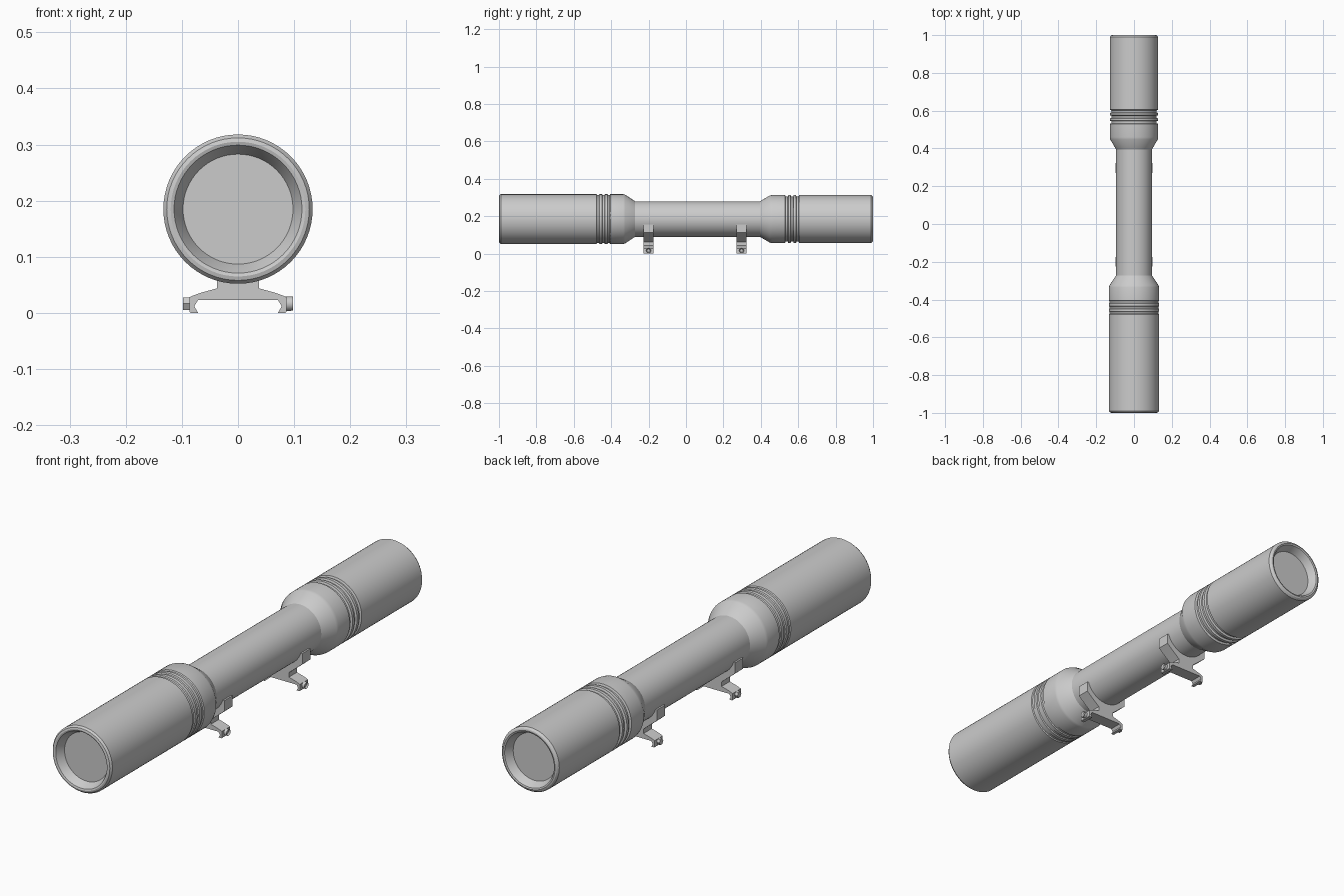
import bpy, bmesh, math
from mathutils import Matrix

if "Cube" in bpy.data.objects:
    bpy.data.objects.remove(bpy.data.objects["Cube"])

AXIS_Z = 0.185
SEG = 64


def finish(name, bm, angle=28):
    bmesh.ops.remove_doubles(bm, verts=bm.verts, dist=1e-5)
    bmesh.ops.recalc_face_normals(bm, faces=bm.faces)
    mesh = bpy.data.meshes.new(name)
    bm.to_mesh(mesh)
    bm.free()
    mesh.shade_smooth()
    mesh.set_sharp_from_angle(angle=math.radians(angle))
    ob = bpy.data.objects.new(name, mesh)
    bpy.context.collection.objects.link(ob)
    return ob


def lathe(name, profile):
    """Revolve (y, radius) points about the optical axis."""
    bm = bmesh.new()
    vs = [bm.verts.new((r, y, 0)) for y, r in profile]
    es = [bm.edges.new(p) for p in zip(vs, vs[1:])]
    bmesh.ops.spin(bm, geom=vs + es, cent=(0, 0, 0), axis=(0, 1, 0),
                   angle=2 * math.pi, steps=SEG)
    bmesh.ops.translate(bm, verts=bm.verts, vec=(0, 0, AXIS_Z))
    return finish(name, bm)


def grooves(start, step, width, r, depth, count=3):
    pts = []
    for i in range(count):
        y = start + i * step
        pts += [(y, r), (y + 0.003, r - depth),
                (y + width - 0.003, r - depth), (y + width, r)]
    return pts


# One continuous body: front bell, slim tube, rear bell
RF, RB = 0.133, 0.128
profile = [(-0.965, 0.0), (-0.965, 0.098), (-0.993, 0.111), (-0.998, 0.114),
           (-1.0, 0.120), (-0.998, 0.127), (-0.990, RF)]
profile += grooves(-0.478, 0.029, 0.015, RF, 0.004)
profile += [(-0.335, RF), (-0.325, 0.130), (-0.272, 0.095), (0.395, 0.095),
            (0.448, 0.126), (0.460, RB)]
profile += grooves(0.530, 0.029, 0.017, RB, 0.008)
profile += [(0.990, RB), (0.998, 0.122), (1.0, 0.116), (0.998, 0.110),
            (0.993, 0.107), (0.965, 0.095), (0.965, 0.0)]
lathe("scope_body", profile)

# Lens discs at both ends
lathe("front_lens", [(-0.9655, 0.0), (-0.9655, 0.0975)])
lathe("rear_lens", [(0.9655, 0.0), (0.9655, 0.0945)])

# Mount cross-section, right half: saddle, stem, flared foot, dovetail hook
HALF = [(0.097, 0.155), (0.097, 0.112), (0.037, 0.062), (0.037, 0.044),
        (0.066, 0.036), (0.080, 0.031), (0.086, 0.028), (0.086, 0.002), (0.084, 0.0),
        (0.071, 0.0), (0.078, 0.012), (0.071, 0.023)]


def mount(label, y):
    bm = bmesh.new()
    pts = HALF + [(-x, z) for x, z in reversed(HALF)]
    face = bm.faces.new([bm.verts.new((x, y - 0.026, z)) for x, z in pts])
    ext = bmesh.ops.extrude_face_region(bm, geom=[face])
    bmesh.ops.translate(bm, vec=(0, 0.052, 0),
                        verts=[v for v in ext["geom"] if isinstance(v, bmesh.types.BMVert)])
    bmesh.ops.triangulate(bm, faces=[f for f in bm.faces if len(f.verts) > 4])
    finish(label + "_mount", bm, 20)

    # Clamp screw heads: socket head on the right, hex nut on the left
    for side, name, n in ((1, "screw", 24), (-1, "nut", 6)):
        bm = bmesh.new()
        rot = Matrix.Rotation(math.pi / 2 * side, 4, 'Y')
        bmesh.ops.create_cone(bm, cap_ends=True, segments=n, radius1=0.013,
                              radius2=0.0125, depth=0.016,
                              matrix=Matrix.Translation((side * 0.090, y, 0.0165)) @ rot)
        if side == 1:
            cap = [max(bm.faces, key=lambda f: f.calc_center_median().x)]
            bmesh.ops.inset_region(bm, faces=cap, thickness=0.005)
            bmesh.ops.translate(bm, verts=cap[0].verts, vec=(-0.006, 0, 0))
        finish(f"{label}_clamp_{name}", bm)


mount("front", -0.2)
mount("rear", 0.297)
